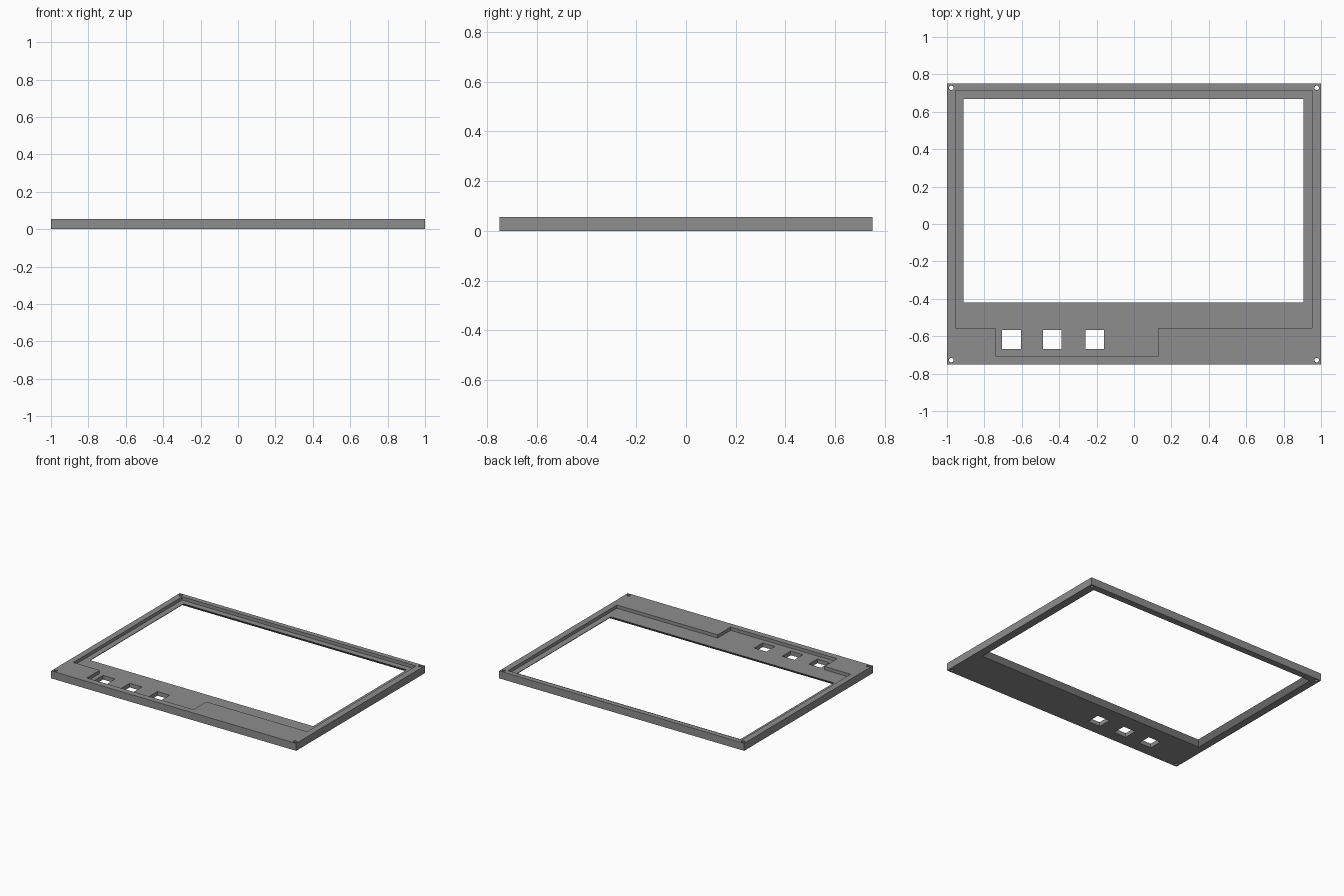
import bpy, bmesh, math

if "Cube" in bpy.data.objects:
    bpy.data.objects.remove(bpy.data.objects["Cube"])

HEIGHT = 0.055
FLOOR = 0.031      # level of the recessed ledge

grey = bpy.data.materials.new("mid grey")
grey.diffuse_color = (0.27, 0.27, 0.27, 1)
grey.use_nodes = True
grey.node_tree.nodes["Principled BSDF"].inputs["Base Color"].default_value = grey.diffuse_color


def rect(x0, x1, y0, y1):
    return [(x0, y0), (x1, y0), (x1, y1), (x0, y1)]


def prism(name, bottom, z0, z1, top=None):
    """Solid between a bottom outline and a (possibly different) top outline."""
    top = top or bottom
    bm = bmesh.new()
    lo = [bm.verts.new((x, y, z0)) for x, y in bottom]
    hi = [bm.verts.new((x, y, z1)) for x, y in top]
    bm.faces.new(lo[::-1])
    bm.faces.new(hi)
    n = len(lo)
    for i in range(n):
        j = (i + 1) % n
        bm.faces.new((lo[i], lo[j], hi[j], hi[i]))
    mesh = bpy.data.meshes.new(name)
    bm.to_mesh(mesh)
    bm.free()
    mesh.materials.append(grey)
    obj = bpy.data.objects.new(name, mesh)
    bpy.context.collection.objects.link(obj)
    return obj


# Outer plate
bezel = prism("bezel_frame", rect(-1, 1, -0.75, 0.75), 0, HEIGHT)


def cut(cutter):
    cutter.hide_render = True
    cutter.hide_set(True)
    mod = bezel.modifiers.new(cutter.name, 'BOOLEAN')
    mod.operation = 'DIFFERENCE'
    mod.solver = 'EXACT'
    mod.object = cutter


# Recess for the panel, with the lower pocket for the buttons
recess = [(-0.955, -0.555), (-0.74, -0.555), (-0.74, -0.705), (0.13, -0.705),
          (0.13, -0.555), (0.953, -0.555), (0.953, 0.713), (-0.955, 0.713)]
cut(prism("recess_cutter", recess, FLOOR, HEIGHT + 0.05))

# Screen window, flaring outwards towards the underside
wx0, wx1, wy0, wy1, flare = -0.912, 0.907, -0.42, 0.668, 0.034
cut(prism("window_cutter",
          rect(wx0 - 2 * flare, wx1 + 2 * flare, wy0 - 2 * flare, wy1 + 2 * flare),
          -FLOOR, FLOOR + 0.0001, rect(wx0, wx1, wy0, wy1)))
cut(prism("window_top_cutter", rect(wx0, wx1, wy0, wy1), FLOOR - 0.001, HEIGHT))

# Three square button openings
for i, x in enumerate((-0.655, -0.437, -0.21)):
    cut(prism(f"button_cutter_{i}", rect(x - 0.05, x + 0.05, -0.667, -0.567), -0.1, 0.1))

# Screw holes in the four corners
for sx in (-1, 1):
    for sy in (-1, 1):
        ring = [(sx * 0.977 + 0.012 * math.cos(k * math.tau / 16),
                 sy * 0.728 + 0.012 * math.sin(k * math.tau / 16)) for k in range(16)]
        cut(prism(f"screw_cutter_{sx}_{sy}", ring, -0.1, 0.1))
